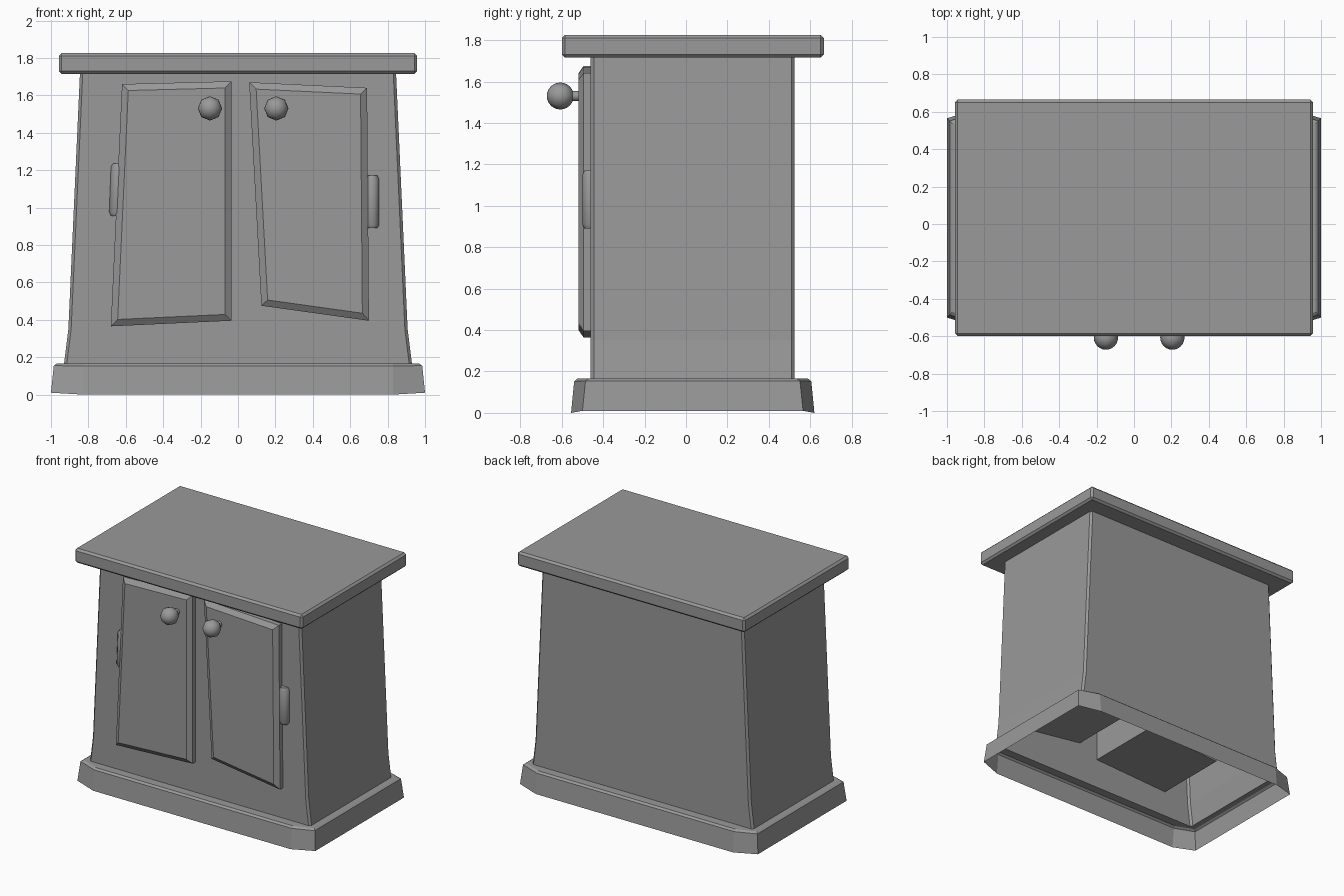
import bpy, bmesh, math
from mathutils import Vector

if "Cube" in bpy.data.objects:
    bpy.data.objects.remove(bpy.data.objects["Cube"], do_unlink=True)

grey = bpy.data.materials.new("plain grey")
grey.use_nodes = True
colour = (0.32, 0.32, 0.32, 1)
grey.diffuse_color = colour
grey.node_tree.nodes["Principled BSDF"].inputs["Base Color"].default_value = colour


def add_object(name, bm):
    mesh = bpy.data.meshes.new(name)
    bm.to_mesh(mesh)
    bm.free()
    mesh.materials.append(grey)
    obj = bpy.data.objects.new(name, mesh)
    bpy.context.collection.objects.link(obj)
    return obj


def loft(name, rings, cap_start=False, cap_end=False):
    """Join matching rings, anticlockwise as seen from the last ring's side."""
    bm = bmesh.new()
    loops = [[bm.verts.new(p) for p in ring] for ring in rings]
    for low, high in zip(loops, loops[1:]):
        for i in range(len(low)):
            j = (i + 1) % len(low)
            bm.faces.new((low[i], low[j], high[j], high[i]))
    if cap_start:
        bm.faces.new(loops[0][::-1])
    if cap_end:
        bm.faces.new(loops[-1])
    return add_object(name, bm)


def chamfered_ring(half_x, y0, y1, z, c):
    return [(-half_x + c, y0, z), (half_x - c, y0, z), (half_x, y0 + c, z), (half_x, y1 - c, z),
            (half_x - c, y1, z), (-half_x + c, y1, z), (-half_x, y1 - c, z), (-half_x, y0 + c, z)]


def bowed_ring(inset, z_mid, z_corner):
    """Plinth outline whose front and back bulge a little."""
    x, front, back, bow = 1 - inset, -0.50 + inset, 0.565 - inset, 0.055
    m = 0.83
    return [(-m, front - bow, z_mid), (m, front - bow, z_mid), (x, front, z_corner), (x, back, z_corner),
            (m, back + bow, z_mid), (-m, back + bow, z_mid), (-x, back, z_corner), (-x, front, z_corner)]


def inset_outline(points, d):
    """Move every side of an anticlockwise outline inward by d."""
    pts = [Vector(p) for p in points]
    result = []
    for i, p in enumerate(pts):
        a, b = (p - pts[i - 1]).normalized(), (pts[(i + 1) % len(pts)] - p).normalized()
        na, nb = Vector((-a.y, a.x)), Vector((-b.y, b.x))
        result.append(p + (na + nb) * d / (1 + na.dot(nb)))
    return result


def upright(points, y):
    return [(p[0], y, p[1]) for p in points]


# Plinth: open underneath, with a lip reaching in to the body
lip = chamfered_ring(0.925, -0.46, 0.525, 0.165, 0.015)
loft("plinth", [bowed_ring(0, 0, 0.01), bowed_ring(0.015, 0.152, 0.155),
                bowed_ring(0.03, 0.165, 0.165), lip])

# Body: hollow and tapering upward
loft("cabinet_body", [chamfered_ring(x, -0.46, 0.525, z, 0.015)
                      for x, z in ((0.93, 0.165), (0.907, 0.35), (0.845, 1.72))])

# Top slab with softened edges
bm = bmesh.new()
bmesh.ops.create_cube(bm, size=1)
for v in bm.verts:
    v.co = Vector((v.co.x * 1.915, v.co.y * 1.265 + 0.033, v.co.z * 0.11 + 1.77))
bmesh.ops.bevel(bm, geom=bm.edges[:], offset=0.015, segments=1, affect='EDGES')
add_object("top_slab", bm)

# Crooked doors, each with a compartment behind it
doors = {
    "right": [(-0.62, 1.66), (-0.68, 0.365), (-0.035, 0.395), (-0.035, 1.675)],
    "left": [(0.06, 1.67), (0.125, 0.475), (0.70, 0.395), (0.69, 1.64)],
}
for side, outline in doors.items():
    front = inset_outline(outline, 0.035)
    loft(side + "_door", [upright(outline, -0.455), upright(outline, -0.495),
                          upright(front, -0.52)], cap_end=True)
    loft(side + "_compartment", [upright(outline, 0.12), upright(outline, -0.459)], cap_start=True)


def disc(centre, axis, radius, sides=8):
    """Ring of points around an axis, anticlockwise as seen along it."""
    turn = Vector((0, 0, 1)).rotation_difference(axis)
    return [Vector(centre) + turn @ Vector((radius * math.cos(t), radius * math.sin(t), 0))
            for t in (2 * math.pi * i / sides for i in range(sides))]


def smooth(obj):
    bpy.ops.object.select_all(action='DESELECT')
    obj.select_set(True)
    bpy.context.view_layer.objects.active = obj
    bpy.ops.object.shade_smooth_by_angle(angle=math.radians(50))


# Knobs on short stems
outward = Vector((0, -1, 0))
for side, x in (("right", -0.15), ("left", 0.205)):
    centre = Vector((x, -0.607, 1.53))
    stem = loft(side + "_knob_stem", [disc((x, y, 1.53), outward, 0.025) for y in (-0.515, -0.57)])
    smooth(stem)
    bm = bmesh.new()
    bmesh.ops.create_uvsphere(bm, u_segments=8, v_segments=12, radius=0.065)
    turn = Vector((0, 0, 1)).rotation_difference(outward)
    for v in bm.verts:
        v.co = centre + turn @ v.co
    smooth(add_object(side + "_knob", bm))

# Barrel hinges with tapered ends
for side, x, z, lean in (("right", -0.646, 1.095, 0.04), ("left", 0.717, 1.03, 0)):
    axis = Vector((lean, 0, 1)).normalized()
    centre = Vector((x, -0.462, z))
    rings = [disc(centre + axis * h, axis, r, 12)
             for h, r in ((-0.14, 0.028), (-0.12, 0.038), (0.12, 0.038), (0.14, 0.028))]
    smooth(loft(side + "_hinge", rings, cap_start=True, cap_end=True))
